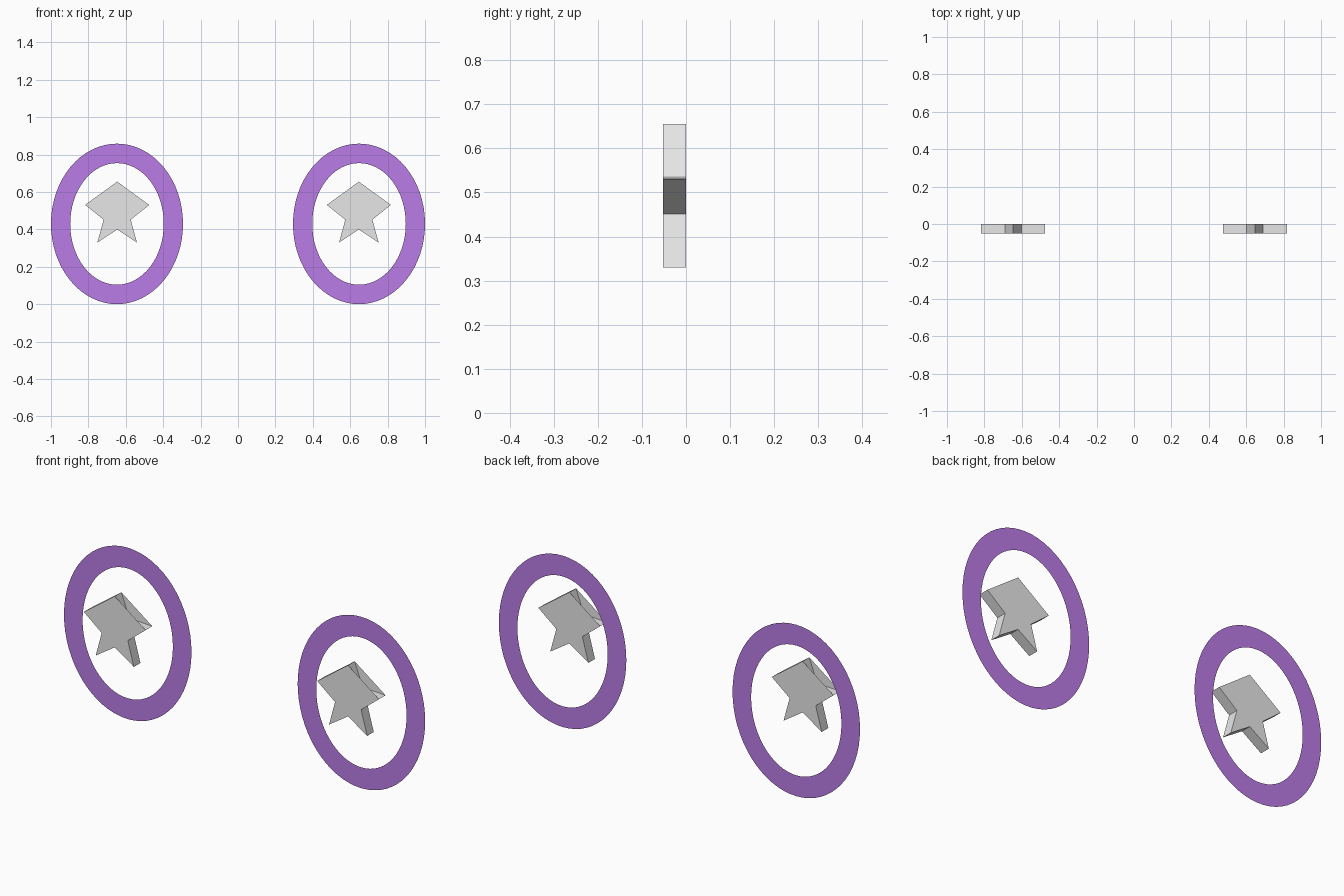
import bpy
import bmesh
from math import sin, cos, pi

if "Cube" in bpy.data.objects:
    bpy.data.objects.remove(bpy.data.objects["Cube"], do_unlink=True)


def material(name, colour):
    mat = bpy.data.materials.new(name)
    mat.use_nodes = True
    mat.diffuse_color = colour
    bsdf = next(n for n in mat.node_tree.nodes if n.type == 'BSDF_PRINCIPLED')
    bsdf.inputs["Base Color"].default_value = colour
    return mat


def finish(bm, name, mat, x):
    mesh = bpy.data.meshes.new(name)
    bm.to_mesh(mesh)
    bm.free()
    mesh.materials.append(mat)
    obj = bpy.data.objects.new(name, mesh)
    obj.location.x = x
    bpy.context.collection.objects.link(obj)
    return obj


def oval(bm, rx, rz, y, z, count):
    angles = [2 * pi * i / count for i in range(count)]
    return [bm.verts.new((rx * sin(a), y, z + rz * cos(a))) for a in angles]


# Flat oval band, a single sheet behind the star
def build_ring(name, mat, x):
    count = 64
    bm = bmesh.new()
    outer = oval(bm, 0.353, 0.429, 0.052, 0.429, count)
    inner = oval(bm, 0.25, 0.325, 0.052, 0.429, count)
    for i in range(count):
        j = (i + 1) % count
        bm.faces.new((outer[i], inner[i], inner[j], outer[j]))
    bmesh.ops.recalc_face_normals(bm, faces=bm.faces)
    for face in bm.faces:
        if face.normal.y > 0:
            face.normal_flip()
    return finish(bm, name, mat, x)


# Five-pointed prism; caps fan out from the top point and bridge the upper notches
def build_star(name, mat, x):
    bm = bmesh.new()
    rims = []
    for y in (-0.052, 0.0):
        rim = []
        for i in range(10):
            r = 0.076 if i % 2 else 0.18
            a = pi * i / 5
            rim.append(bm.verts.new((r * sin(a), y, 0.475 + r * cos(a))))
        rims.append(rim)
    front, back = rims
    for i in range(10):
        j = (i + 1) % 10
        bm.faces.new((front[i], back[i], back[j], front[j]))
    for i in range(1, 9):
        for rim, facing in ((front, -1), (back, 1)):
            face = bm.faces.new((rim[0], rim[i], rim[i + 1]))
            face.normal_update()
            if face.normal.y * facing < 0:
                face.normal_flip()
    return finish(bm, name, mat, x)


purple = material("purple", (0.5, 0.2, 0.8, 1))
grey = material("light_grey", (0.8, 0.8, 0.8, 1))

for side, sign in (("left", 1), ("right", -1)):
    build_ring(side + "_ring", purple, sign * 0.647)
    build_star(side + "_star", grey, sign * 0.646)
